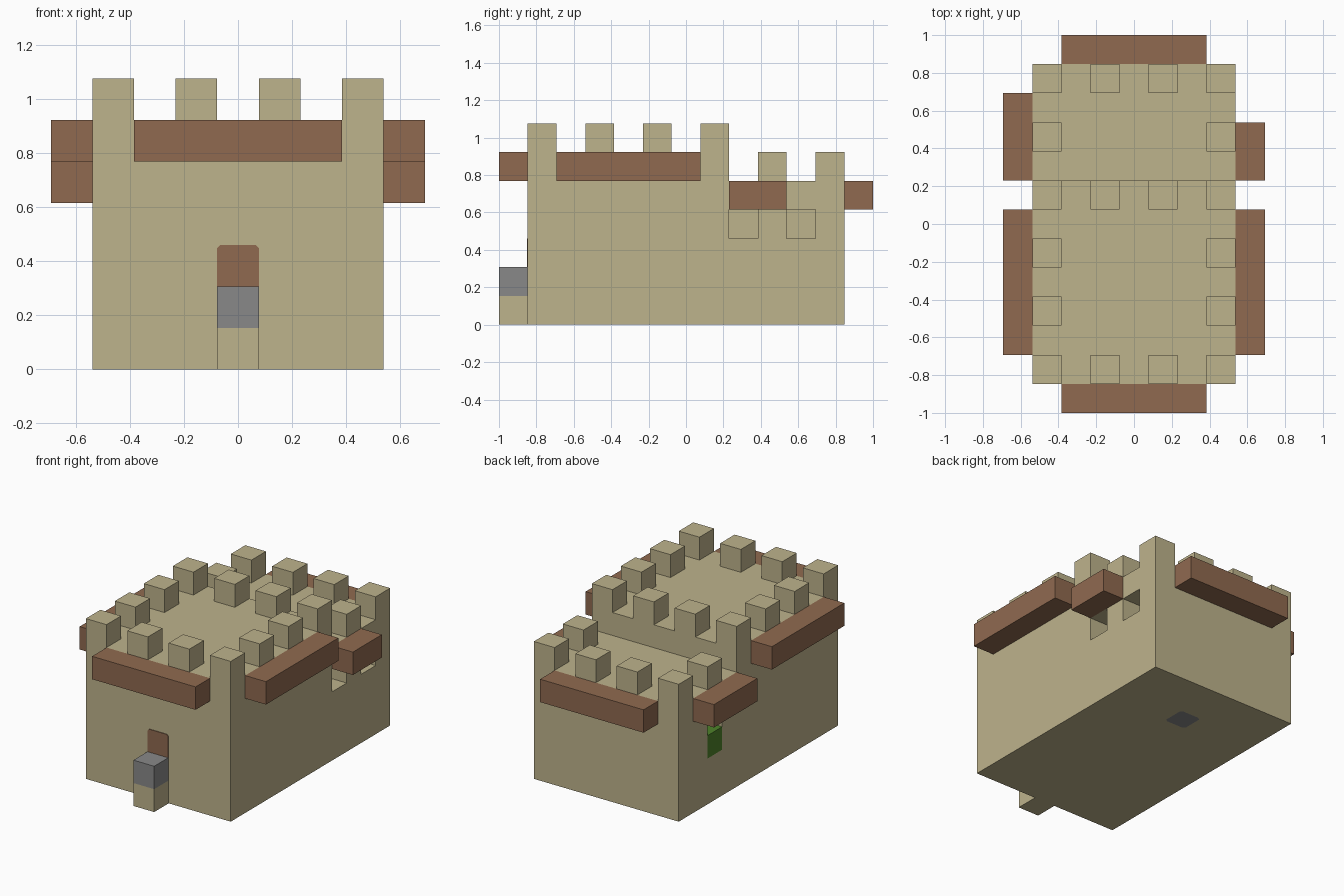
import bpy, bmesh
from mathutils import Vector

if "Cube" in bpy.data.objects:
    bpy.data.objects.remove(bpy.data.objects["Cube"], do_unlink=True)

U = 2 / 13  # one block


def material(name, rgb):
    lin = [((c / 255 + 0.055) / 1.055) ** 2.4 for c in rgb] + [1]
    m = bpy.data.materials.new(name)
    m.use_nodes = True
    m.diffuse_color = lin
    m.node_tree.nodes["Principled BSDF"].inputs["Base Color"].default_value = lin
    return m


SAND = material("sandstone", (190, 179, 140))
WOOD = material("brown wood", (144, 106, 80))
GREY = material("grey stone", (137, 137, 137))
GREEN = material("leaf green", (78, 130, 42))


def prism(name, mat, points, push):
    """Extrude a flat outline, given in block units, along push."""
    bm = bmesh.new()
    face = bm.faces.new([bm.verts.new(Vector(p) * U) for p in points])
    top = bmesh.ops.extrude_face_region(bm, geom=[face])["geom"]
    bmesh.ops.translate(bm, vec=Vector(push) * U,
                        verts=[v for v in top if isinstance(v, bmesh.types.BMVert)])
    bmesh.ops.recalc_face_normals(bm, faces=bm.faces)
    mesh = bpy.data.meshes.new(name)
    bm.to_mesh(mesh)
    bm.free()
    mesh.materials.append(mat)
    ob = bpy.data.objects.new(name, mesh)
    bpy.context.collection.objects.link(ob)
    return ob


def box(name, mat, x, y, z):
    """Box from (low, high) ranges in block units."""
    outline = [(x[0], y[0], z[0]), (x[1], y[0], z[0]),
               (x[1], y[1], z[0]), (x[0], y[1], z[0])]
    return prism(name, mat, outline, (0, 0, z[1] - z[0]))


def around(c):
    return (c - 0.5, c + 0.5)


# Stepped keep: tall front hall, lower rear hall
side = [(-5.5, 0), (5.5, 0), (5.5, 5), (1.5, 5), (1.5, 6), (-5.5, 6)]
body = prism("castle_body", SAND, [(-3.5, y, z) for y, z in side], (7, 0, 0))

# Window niches and the drain hole in the floor
drain = [(-0.5, 2.6), (-0.4, 2.5), (0.4, 2.5), (0.5, 2.6),
         (0.5, 3.4), (0.4, 3.5), (-0.4, 3.5), (-0.5, 3.4)]
cutters = [box("niche_cutter", SAND, (2.5, 4), around(y), (3, 4)) for y in (2, 4)]
cutters.append(box("niche_cutter", SAND, (-4, -2.5), around(3), (2, 4)))
cutters.append(prism("drain_cutter", SAND, [(x, y, -0.5) for x, y in drain], (0, 0, 0.55)))
for cutter in cutters:
    cutter.hide_render = True
    mod = body.modifiers.new("cut", "BOOLEAN")
    mod.operation = "DIFFERENCE"
    mod.solver = "EXACT"
    mod.object = cutter
bpy.context.view_layer.objects.active = body
for mod in list(body.modifiers):
    bpy.ops.object.modifier_apply(modifier=mod.name)
for cutter in cutters:
    bpy.data.objects.remove(cutter, do_unlink=True)

prism("drain_plate", GREY, [(x, y, 0) for x, y in drain], (0, 0, 0.05))
box("window_shrub", GREEN, (-3.5, -2.5), around(3), (2, 3))


# Battlements round each roof
def battlements(prefix, rows, sides, z):
    spots = [(x, y) for y in rows for x in (-3, -1, 1, 3)]
    spots += [(x, y) for y in sides for x in (-3, 3)]
    for x, y in spots:
        box(prefix + "_merlon", SAND, around(x), around(y), (z, z + 1))


battlements("front", (-5, 1), (-3, -1), 6)
battlements("rear", (5,), (3,), 5)

# Wooden galleries
box("front_gallery", WOOD, (-2.5, 2.5), (-6.5, -5.5), (5, 6))
box("back_gallery", WOOD, (-2.5, 2.5), (5.5, 6.5), (4, 5))
for sx, name, rear_end in ((-1, "right", 4.5), (1, "left", 3.5)):
    span = sorted((sx * 3.5, sx * 4.5))
    box(name + "_front_gallery", WOOD, span, (-4.5, 0.5), (5, 6))
    box(name + "_rear_gallery", WOOD, span, (1.5, rear_end), (4, 5))

# Doorway with its stone step
box("step_base", SAND, (-0.5, 0.5), (-6.5, -5.5), (0, 1))
box("step_stone", GREY, (-0.5, 0.5), (-6.5, -5.5), (1, 2))
door = [(-0.5, 2), (0.5, 2), (0.5, 2.92), (0.42, 3), (-0.42, 3), (-0.5, 2.92)]
prism("door", WOOD, [(x, -5.5, z) for x, z in door], (0, -0.03, 0))
